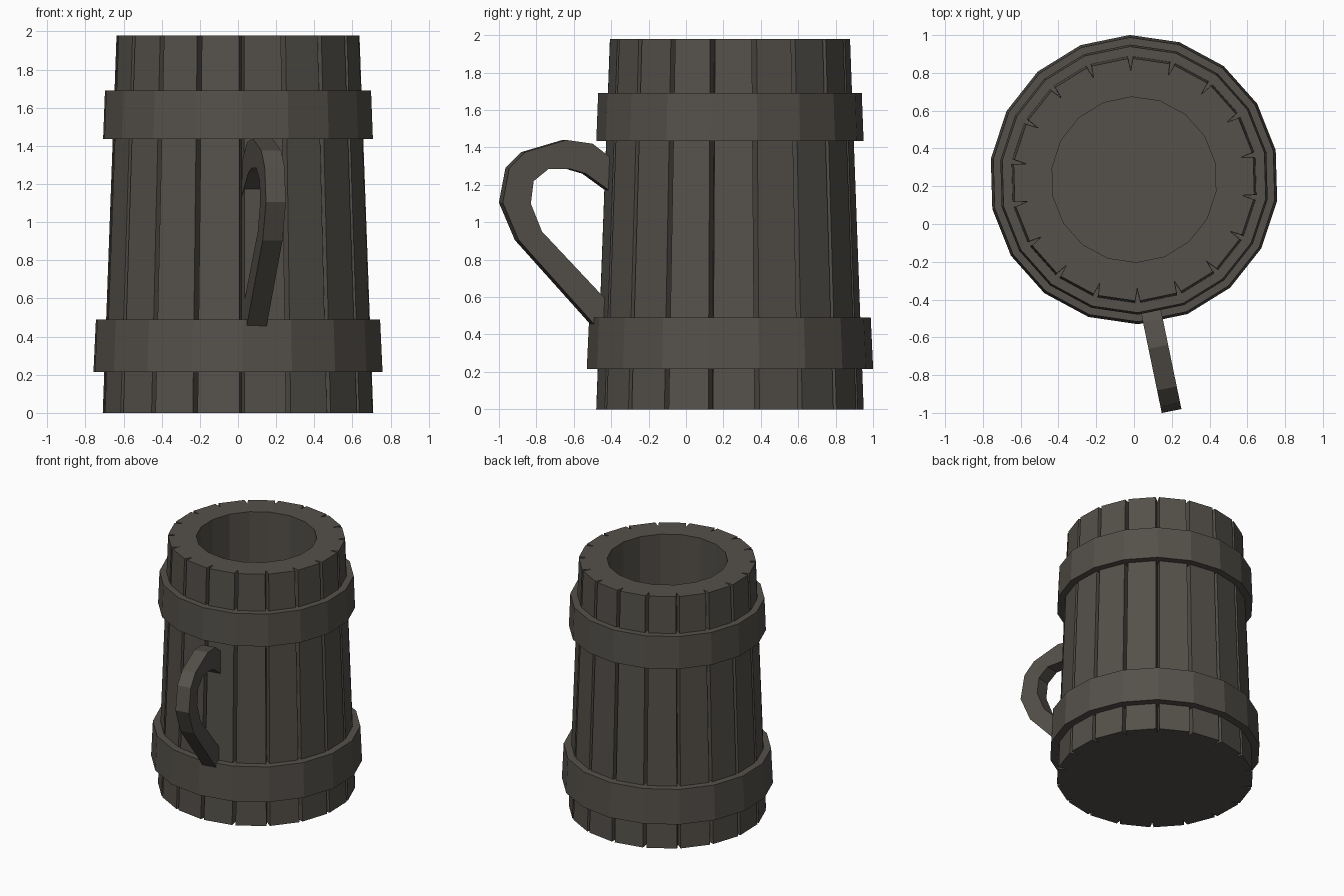
import bpy, bmesh
from math import sin, cos, radians

if "Cube" in bpy.data.objects:
    bpy.data.objects.remove(bpy.data.objects["Cube"])

SIDES = 18
CY = 0.235                      # tankard axis sits behind the origin
START = radians(91.7)           # angle of the first groove

mat = bpy.data.materials.new("dark weathered wood")
mat.diffuse_color = (0.090, 0.081, 0.069, 1)
mat.use_nodes = True
mat.node_tree.nodes["Principled BSDF"].inputs["Base Color"].default_value = mat.diffuse_color


def finish(name, bm):
    bmesh.ops.recalc_face_normals(bm, faces=bm.faces)
    mesh = bpy.data.meshes.new(name)
    bm.to_mesh(mesh)
    bm.free()
    mesh.materials.append(mat)
    obj = bpy.data.objects.new(name, mesh)
    bpy.context.collection.objects.link(obj)
    return obj


def ring(bm, pts, z):
    """Ring of vertices from (radius, angle) pairs."""
    return [bm.verts.new((r * cos(a), CY + r * sin(a), z)) for r, a in pts]


def bridge(bm, a, b):
    n = len(a)
    for i in range(n):
        j = (i + 1) % n
        bm.faces.new((a[i], a[j], b[j], b[i]))


def plain(r):
    return [(r, START + radians(360 / SIDES) * i) for i in range(SIDES)]


def grooved(r, half=0.013, depth=0.065):
    pts = []
    for _, g in plain(r):
        pts += [(r, g - half / r), (r - depth, g), (r, g + half / r)]
    return pts


# Body: tapering staves with V grooves, flat rim and hollow inside
bm = bmesh.new()
low, high = ring(bm, grooved(0.715), 0), ring(bm, grooved(0.642), 1.98)
lip, floor = ring(bm, plain(0.438), 1.98), ring(bm, plain(0.438), 0.2)
bridge(bm, low, high)
bridge(bm, lip, floor)
bm.faces.new(low)
bm.faces.new(floor)
for i in range(SIDES):
    j = (i + 1) % SIDES
    a, b, c = high[3 * i:3 * i + 3]
    d, e = high[3 * j], high[3 * j + 1]
    bm.faces.new((lip[i], b, c, d, e, lip[j]))
finish("stave_body", bm)


# Hoops: thick bands following the taper
def hoop(name, z0, z1, r0, r1, inner):
    bm = bmesh.new()
    loops = [ring(bm, plain(r), z) for r, z in
             ((r0, z0), (r1, z1), (inner, z1), (inner, z0))]
    for k in range(4):
        bridge(bm, loops[k], loops[(k + 1) % 4])
    finish(name, bm)


hoop("lower_hoop", 0.215, 0.49, 0.766, 0.753, 0.62)
hoop("upper_hoop", 1.435, 1.69, 0.715, 0.705, 0.57)

# Handle: matching outer and inner curves (y, z), given thickness sideways
outer = [(-0.38, 1.32), (-0.51, 1.42), (-0.65, 1.44), (-0.87, 1.375),
         (-0.955, 1.29), (-0.99, 1.105), (-0.905, 0.905), (-0.43, 0.375)]
inner = [(-0.38, 1.14), (-0.545, 1.26), (-0.63, 1.285), (-0.745, 1.285),
         (-0.825, 1.22), (-0.84, 1.10), (-0.78, 0.95), (-0.39, 0.535)]
bm = bmesh.new()


def side_verts(points, s):
    return [bm.verts.new((0.197 + (-0.98 - y) * -0.207 * -1 * 1.0
                          + (-y - 0.98) * 0.0 + s * 0.052,
                          y + s * 0.0105, z)) for y, z in points]


rails = [side_verts(outer, -1), side_verts(outer, 1),
         side_verts(inner, 1), side_verts(inner, -1)]
for k in range(len(outer) - 1):
    for m in range(4):
        p, q = rails[m], rails[(m + 1) % 4]
        bm.faces.new((p[k], p[k + 1], q[k + 1], q[k]))
for k in (0, -1):
    bm.faces.new([r[k] for r in rails])
finish("handle", bm)
